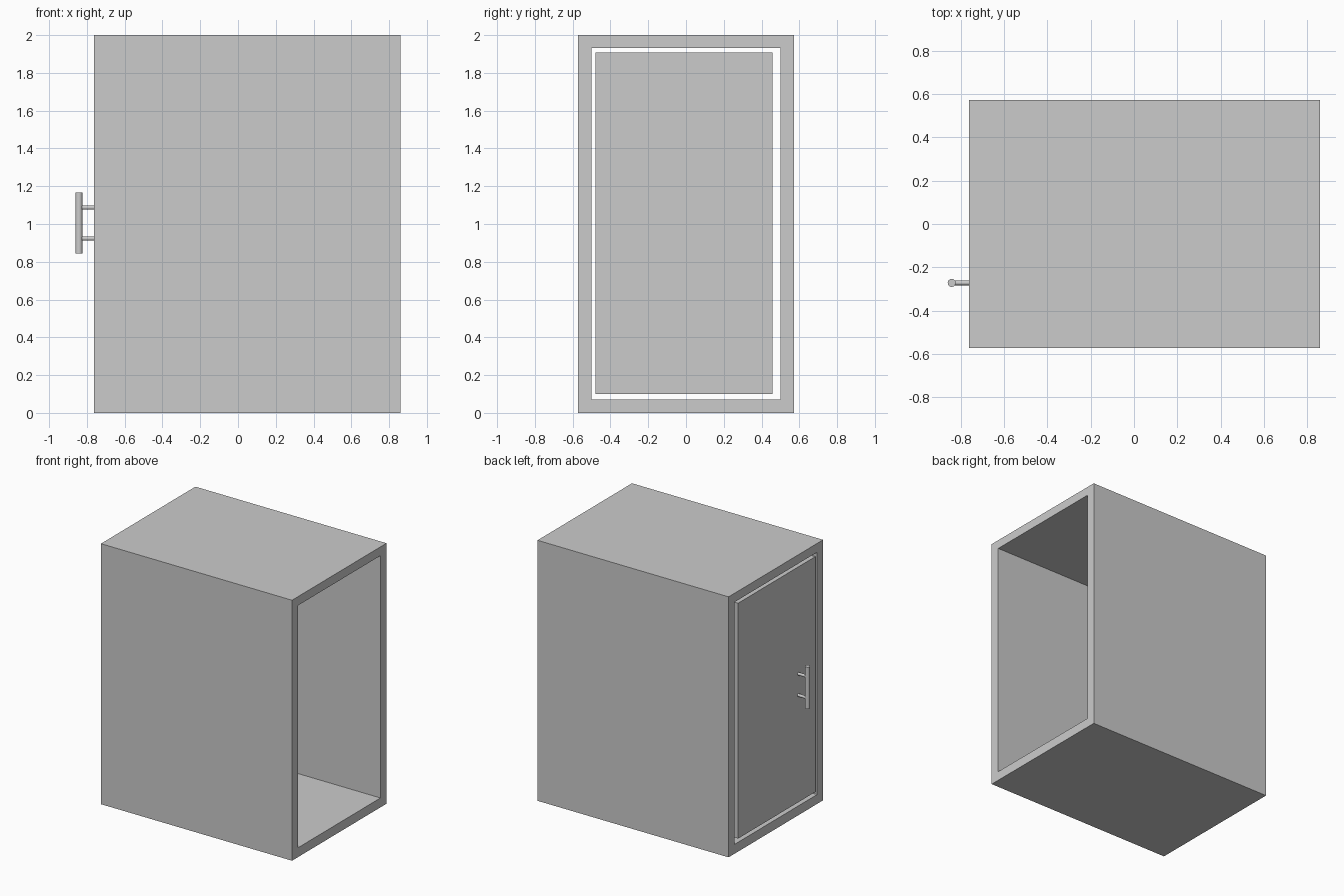
import bpy
import bmesh
from mathutils import Vector

default = bpy.data.objects.get("Cube")
if default:
    bpy.data.objects.remove(default, do_unlink=True)

# Single flat grey
grey = bpy.data.materials.new("light_grey")
grey.use_nodes = True
colour = (0.6, 0.6, 0.6, 1)
grey.diffuse_color = colour
grey.node_tree.nodes["Principled BSDF"].inputs["Base Color"].default_value = colour


def finish(bm, name):
    bmesh.ops.recalc_face_normals(bm, faces=bm.faces)
    mesh = bpy.data.meshes.new(name)
    bm.to_mesh(mesh)
    bm.free()
    mesh.materials.append(grey)
    obj = bpy.data.objects.new(name, mesh)
    bpy.context.collection.objects.link(obj)
    return obj


def rod(name, start, end, radius):
    start, end = Vector(start), Vector(end)
    axis = end - start
    bpy.ops.mesh.primitive_cylinder_add(
        vertices=32, radius=radius, depth=axis.length, location=(start + end) / 2,
        rotation=axis.to_track_quat('Z', 'Y').to_euler())
    obj = bpy.context.object
    obj.name = name
    obj.data.materials.append(grey)
    bpy.ops.object.shade_smooth_by_angle()


FRONT, BACK = -0.763, 0.86


def rectangle(bm, x, y0, y1, z0, z1):
    return [bm.verts.new((x, y, z)) for y, z in ((y0, z0), (y1, z0), (y1, z1), (y0, z1))]


# Rectangular tube, open at both ends
bm = bmesh.new()
loops = []
for x in (FRONT, BACK):
    loops.append((rectangle(bm, x, -0.573, 0.573, 0, 2),
                  rectangle(bm, x, -0.5, 0.5, 0.072, 1.932)))
(outer_a, inner_a), (outer_b, inner_b) = loops
for i in range(4):
    j = (i + 1) % 4
    for a, b in ((outer_a, outer_b), (inner_a, inner_b), (outer_a, inner_a), (outer_b, inner_b)):
        bm.faces.new((a[i], a[j], b[j], b[i]))
finish(bm, "cabinet_body")

# Door panel, flush with the body and clear of it all round
bm = bmesh.new()
panel = bm.faces.new(rectangle(bm, FRONT, -0.48, 0.457, 0.1, 1.907))
sides = bmesh.ops.extrude_face_region(bm, geom=[panel], use_keep_orig=True)
verts = [g for g in sides["geom"] if isinstance(g, bmesh.types.BMVert)]
bmesh.ops.translate(bm, verts=verts, vec=(0.06, 0, 0))
finish(bm, "door")

# Bar handle on two standoffs
hx, hy = -0.842, -0.272
rod("handle_bar", (hx, hy, 0.845), (hx, hy, 1.166), 0.0185)
for name, z in (("lower_standoff", 0.923), ("upper_standoff", 1.087)):
    rod(name, (FRONT, hy, z), (hx, hy, z), 0.011)
